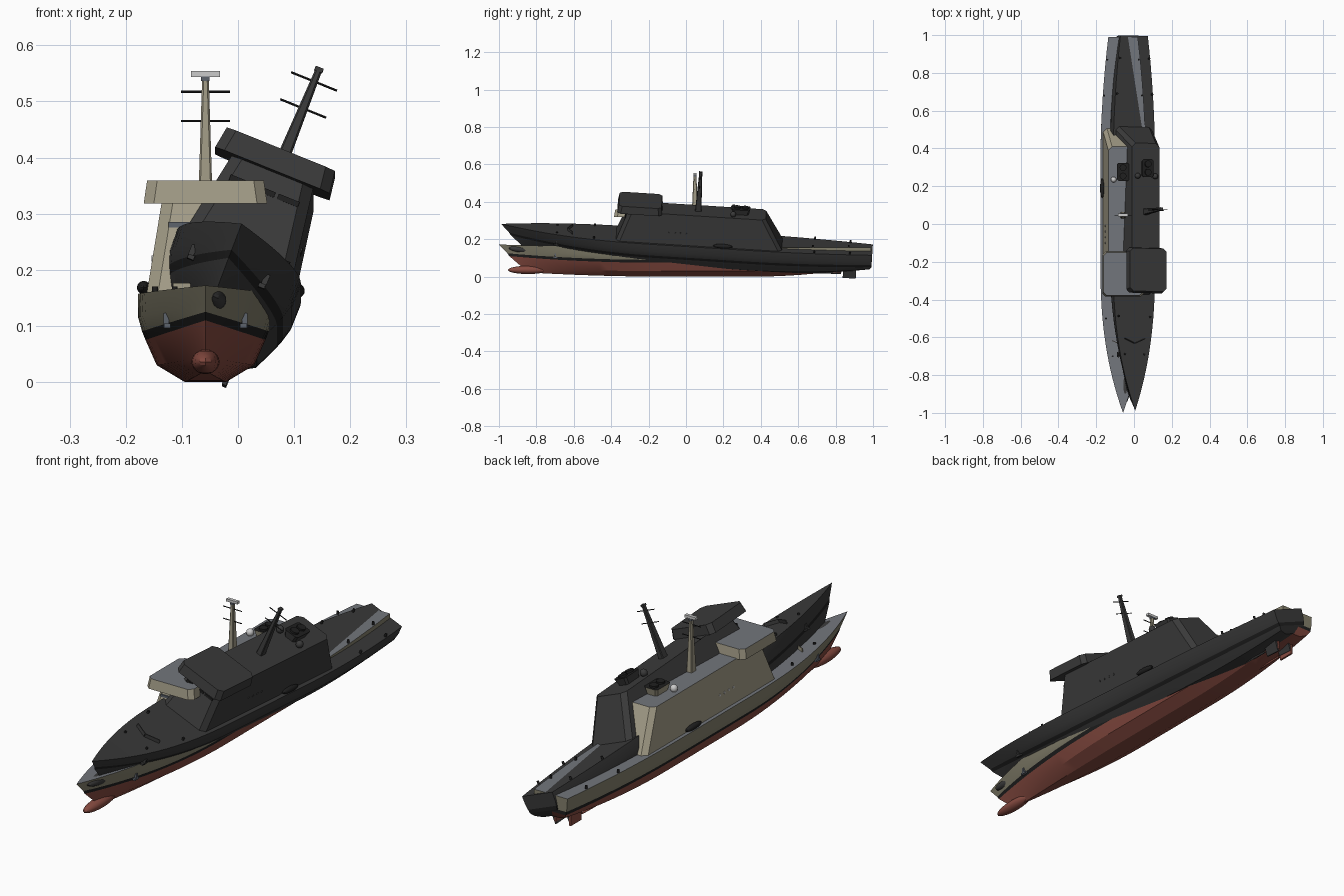
import bpy, bmesh, math
from mathutils import Matrix, Vector

if "Cube" in bpy.data.objects:
    bpy.data.objects.remove(bpy.data.objects["Cube"])

COLOURS = {
    "hull_beige": (0.23, 0.215, 0.15), "cabin_beige": (0.36, 0.33, 0.24),
    "deck_grey": (0.17, 0.18, 0.20), "bottom_red": (0.24, 0.07, 0.052),
    "black": (0.014, 0.014, 0.014), "charcoal": (0.042, 0.042, 0.042),
    "white": (0.6, 0.6, 0.6), "steel": (0.11, 0.125, 0.15),
}
MATS = {}
for n, c in COLOURS.items():
    MATS[n] = bpy.data.materials.new(n)
    MATS[n].diffuse_color = (*c, 1)

# hull lines: bow y, stern y, bow z, mid z, stern z, mid half width, stern half width, bow fullness
LINES = [
    (-0.80, 0.97, 0.020, 0.000, 0.055, 0.037, 0.030, 1.8),
    (-0.87, 0.98, 0.045, 0.030, 0.068, 0.087, 0.060, 1.8),
    (-0.945, 0.99, 0.110, 0.075, 0.085, 0.107, 0.070, 2.0),
    (-0.955, 0.99, 0.125, 0.090, 0.100, 0.113, 0.073, 2.1),
    (-0.97, 0.99, 0.140, 0.115, 0.120, 0.120, 0.077, 2.2),
    (-1.00, 0.99, 0.172, 0.157, 0.157, 0.120, 0.078, 2.4),
]
BANDS = ["bottom_red", "bottom_red", "black", "hull_beige", "hull_beige"]
STATIONS = 32


def hull_point(line, t):
    y0, y1, zb, zm, zs, hm, hs, p = line
    bow = max(0, 1 - t / 0.4)
    aft = max(0, (t - 0.65) / 0.35)
    half = hm * (1 - bow ** p) + (hs - hm) * aft ** 2
    z = zm + (zb - zm) * bow ** 2 + (zs - zm) * aft ** 2
    return half, y0 + (y1 - y0) * t, z


class Ship:
    def __init__(self, prefix, matrix, dark):
        self.prefix, self.matrix, self.dark = prefix, matrix, dark

    def finish(self, name, bm, mats, smooth=True):
        bmesh.ops.recalc_face_normals(bm, faces=bm.faces)
        me = bpy.data.meshes.new(self.prefix + name)
        bm.to_mesh(me)
        bm.free()
        for m in mats:
            if self.dark and m != "black":
                m = "charcoal"
            me.materials.append(MATS[m])
        if smooth:
            me.shade_smooth()
            me.set_sharp_from_angle(angle=math.radians(28))
        me.transform(self.matrix)
        ob = bpy.data.objects.new(self.prefix + name, me)
        bpy.context.collection.objects.link(ob)

    def frustum(self, name, base, top, mat, top_mat=None, chamfer=0.0):
        """Tapered block; base and top are (x0, x1, y0, y1, z)."""
        bm = bmesh.new()
        rings = []
        for x0, x1, y0, y1, z in (base, top):
            c = chamfer
            pts = [(x0 + c, y0), (x1 - c, y0), (x1, y0 + c), (x1, y1 - c),
                   (x1 - c, y1), (x0 + c, y1), (x0, y1 - c), (x0, y0 + c)]
            if c == 0:
                pts = pts[::2]
                pts = [(x0, y0), (x1, y0), (x1, y1), (x0, y1)]
            rings.append([bm.verts.new((x, y, z)) for x, y in pts])
        n = len(rings[0])
        for i in range(n):
            j = (i + 1) % n
            bm.faces.new((rings[0][i], rings[0][j], rings[1][j], rings[1][i]))
        bm.faces.new(rings[0][::-1])
        bm.faces.new(rings[1]).material_index = 1
        self.finish(name, bm, [mat, top_mat or mat], smooth=False)

    def box(self, name, centre, size, mat, turn=0.0):
        bm = bmesh.new()
        m = (Matrix.Translation(centre) @ Matrix.Rotation(turn, 4, "Z")
             @ Matrix.Diagonal((*size, 1)))
        bmesh.ops.create_cube(bm, size=1, matrix=m)
        self.finish(name, bm, [mat], smooth=False)

    def ball(self, name, centre, radii, mat):
        bm = bmesh.new()
        m = Matrix.Translation(centre) @ Matrix.Diagonal((*radii, 1))
        bmesh.ops.create_uvsphere(bm, u_segments=16, v_segments=12, radius=1, matrix=m)
        self.finish(name, bm, [mat])

    def rod(self, name, a, b, r, mat, sides=12):
        a, b = Vector(a), Vector(b)
        bm = bmesh.new()
        m = Matrix.Translation((a + b) / 2) @ (b - a).to_track_quat("Z", "Y").to_matrix().to_4x4()
        bmesh.ops.create_cone(bm, cap_ends=True, segments=sides, radius1=r, radius2=r,
                              depth=(b - a).length, matrix=m)
        self.finish(name, bm, [mat])

    def hull(self):
        bm = bmesh.new()
        mats = ["bottom_red", "black", "hull_beige", "deck_grey"]
        grid = []
        for i in range(STATIONS + 1):
            t = (i / STATIONS) ** 1.3
            half = [hull_point(l, t) for l in LINES]
            grid.append([[bm.verts.new((s * x, y, z)) for x, y, z in half] for s in (-1, 1)])

        def quad(a, b, c, d, m):
            bm.faces.new((a, b, c, d)).material_index = mats.index(m)
        for g, h in zip(grid, grid[1:]):
            for s in (0, 1):
                for k, m in enumerate(BANDS):
                    quad(g[s][k], g[s][k + 1], h[s][k + 1], h[s][k], m)
            quad(g[0][0], g[1][0], h[1][0], h[0][0], "bottom_red")
            quad(g[0][-1], g[1][-1], h[1][-1], h[0][-1], "deck_grey")
        # transom
        e = grid[-1]
        for k, m in enumerate(BANDS):
            quad(e[0][k], e[1][k], e[1][k + 1], e[0][k + 1], m)
        bmesh.ops.remove_doubles(bm, verts=bm.verts, dist=0.0002)
        self.finish("hull", bm, mats)

    def build(self):
        self.hull()
        self.ball("bow_bulb", (0, -0.845, 0.036), (0.025, 0.107, 0.022), "bottom_red")
        # superstructure, bridge and funnel
        self.frustum("superstructure", (-0.106, 0.106, -0.385, 0.51, 0.15),
                     (-0.078, 0.078, -0.325, 0.41, 0.32), "cabin_beige", "deck_grey", 0.02)
        self.frustum("bridge", (-0.11, 0.11, -0.385, -0.145, 0.318),
                     (-0.104, 0.104, -0.378, -0.15, 0.359), "cabin_beige", "deck_grey", 0.018)
        self.frustum("funnel", (-0.024, 0.024, 0.235, 0.315, 0.315),
                     (-0.032, 0.032, 0.228, 0.324, 0.35), "cabin_beige", "black", 0.008)
        for i, y in enumerate((0.254, 0.298)):
            self.rod(f"exhaust_{i}", (0, y, 0.345), (0, y, 0.358), 0.018, "black", 16)
        # mast with yards and top block
        self.frustum("mast", (-0.013, 0.013, 0.03, 0.064, 0.315),
                     (-0.006, 0.006, 0.04, 0.056, 0.54), "cabin_beige", None, 0.003)
        self.box("mast_cap", (0, 0.048, 0.54), (0.015, 0.018, 0.008), "steel")
        for i, z in enumerate((0.465, 0.517)):
            self.rod(f"yard_{i}", (-0.044, 0.046, z), (0.044, 0.046, z), 0.002, "black", 8)
        if not self.dark:
            self.box("radar", (0, 0.048, 0.549), (0.052, 0.014, 0.011), "white")
        # front windows
        for i in (-1, 0, 1):
            self.box(f"front_window_{i + 1}", (i * 0.046, -0.339, 0.28), (0.04, 0.008, 0.01),
                     "black" if self.dark else "steel")
        # breakwater, rudders and paired fittings
        for s, side in ((-1, "left"), (1, "right")):
            self.box(f"breakwater_{side}", (s * 0.029, -0.63, 0.168), (0.062, 0.004, 0.016),
                     "cabin_beige", s * 0.42)
            self.box(f"rudder_{side}", (s * 0.035, 0.875, 0.03), (0.008, 0.07, 0.058), "bottom_red")
            self.rod(f"shaft_{side}", (s * 0.035, 0.6, 0.02), (s * 0.035, 0.83, 0.024), 0.004, "bottom_red")
            self.ball(f"dome_{side}", (s * 0.05, 0.235, 0.331), (0.015, 0.015, 0.016), "white")
            self.ball(f"dinghy_{side}", (s * 0.11, 0.19, 0.168), (0.012, 0.052, 0.012), "black")
            self.box(f"anchor_shank_{side}", (s * 0.07, -0.7, 0.11), (0.01, 0.008, 0.026), "steel")
            self.box(f"anchor_fluke_{side}", (s * 0.068, -0.7, 0.1), (0.012, 0.028, 0.008), "steel")
            for i, (x, y) in enumerate(((0.083, 0.87), (0.1, 0.68), (0.055, -0.7), (0.09, -0.5))):
                self.rod(f"bollard_{side}_{i}", (s * x, y, 0.155), (s * x, y, 0.17), 0.005, "black")
            for i in range(4):
                x, y = s * 0.0955, -0.1 + i * 0.03
                self.rod(f"porthole_{side}_{i}", (x - 0.004 * s, y, 0.22), (x + 0.001 * s, y, 0.22),
                         0.005, "white")


# upright painted ship, and a charcoal copy rolled over and bow up
Ship("painted_", Matrix.Translation((-0.058, 0, 0)), False).build()
Ship("dark_", Matrix.Translation((-0.058, 0, 0.06)) @ Matrix.Rotation(math.radians(-3.6), 4, "X")
     @ Matrix.Rotation(math.radians(22), 4, "Y"), True).build()

for m in bpy.data.materials:
    if m.users and not m.is_grease_pencil:
        m.use_nodes = True
        m.node_tree.nodes["Principled BSDF"].inputs["Base Color"].default_value = m.diffuse_color
